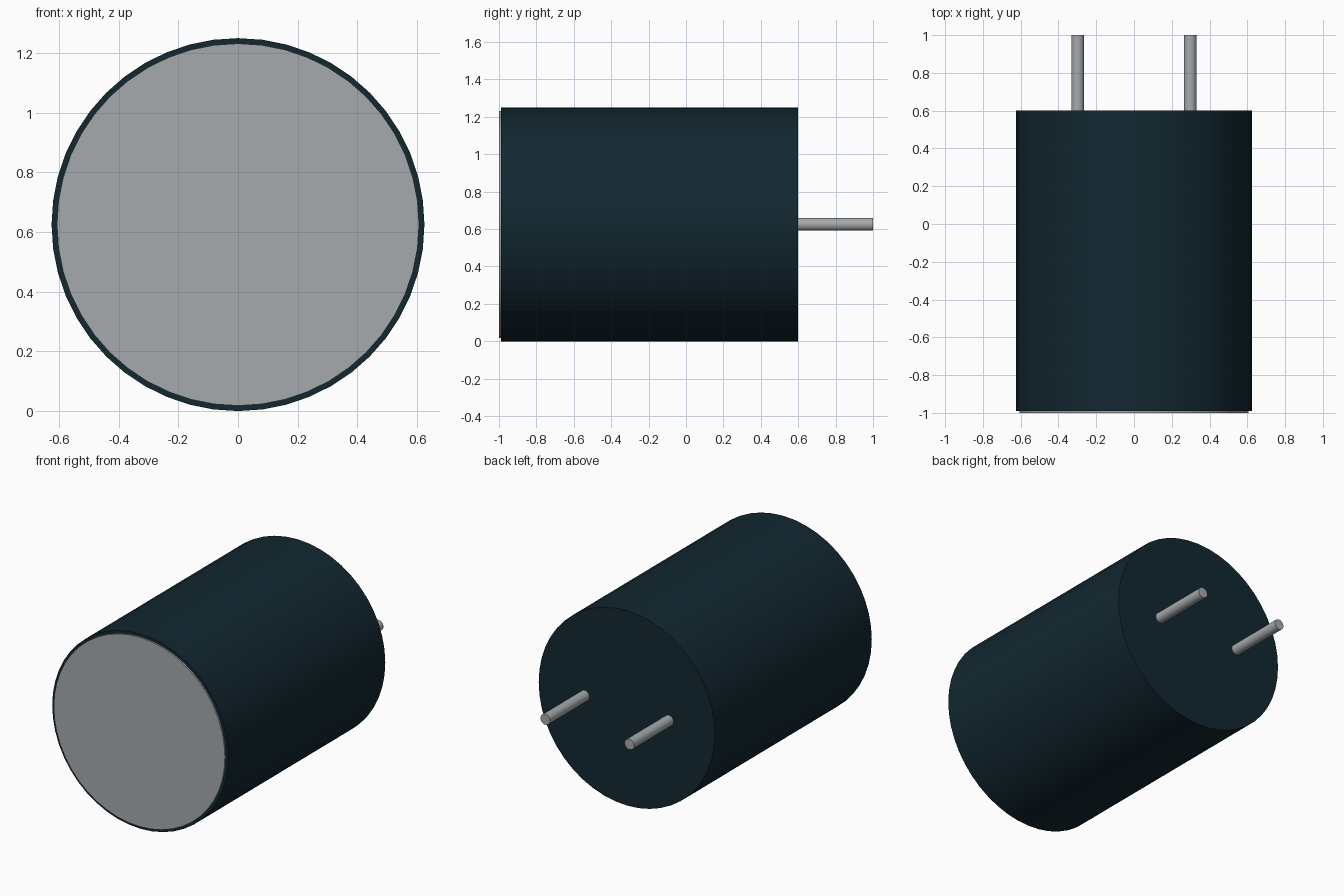
import bpy
from math import radians

cube = bpy.data.objects.get("Cube")
if cube:
    bpy.data.objects.remove(cube, do_unlink=True)

RADIUS = 0.625
PIN_RADIUS = 0.034


def material(name, color):
    mat = bpy.data.materials.new(name)
    mat.use_nodes = True
    mat.diffuse_color = color
    mat.node_tree.nodes["Principled BSDF"].inputs["Base Color"].default_value = color
    return mat


def rod(name, x, y_front, y_back, radius, sides, mat):
    """Smooth closed cylinder lying along y, level with the body axis."""
    bpy.ops.mesh.primitive_cylinder_add(
        vertices=sides, radius=radius, depth=y_back - y_front,
        location=(x, (y_front + y_back) / 2, RADIUS), rotation=(radians(90), 0, 0))
    obj = bpy.context.object
    obj.name = name
    obj.data.materials.append(mat)
    bpy.ops.object.shade_smooth_by_angle(angle=radians(30))
    return obj


dark_blue = material("dark_blue_sleeve", (0.006, 0.020, 0.030, 1))
metal = material("grey_metal", (0.38, 0.40, 0.42, 1))

# Sleeve and the thin metal disc on its front
rod("body", 0, -0.99, 0.6, RADIUS, 48, dark_blue)
rod("front_cap", 0, -1.0, -0.98, 0.607, 48, metal)

# Two contact pins at the back
for side, sign in (("left", 1), ("right", -1)):
    rod(side + "_pin", sign * 0.298, 0.58, 1.0, PIN_RADIUS, 24, metal)
